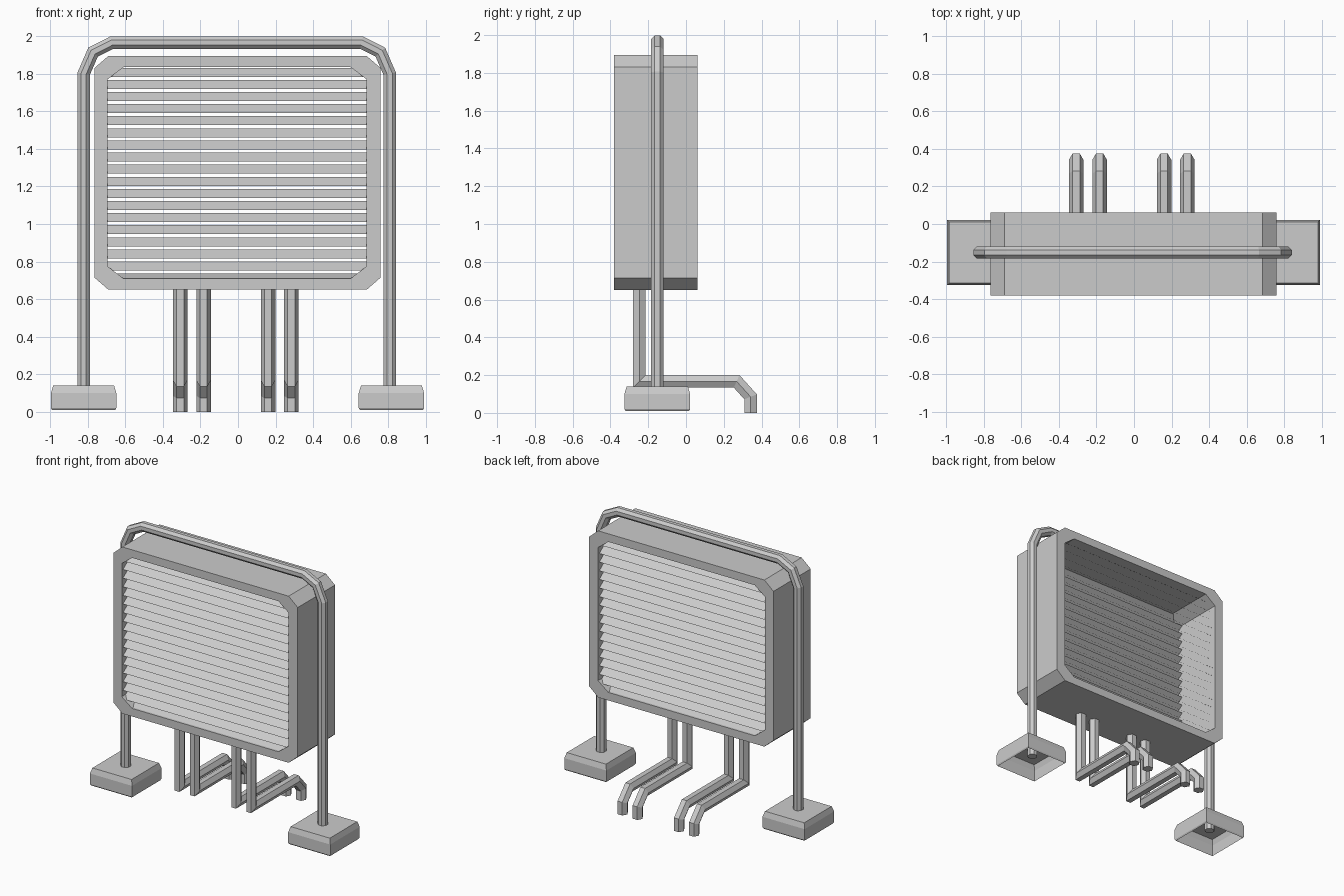
import bpy, bmesh, math
from mathutils import Vector

cube = bpy.data.objects.get("Cube")
if cube:
    bpy.data.objects.remove(cube, do_unlink=True)

grey = bpy.data.materials.new("light_grey")
grey.use_nodes = True
grey.diffuse_color = (0.6, 0.6, 0.6, 1)
grey.node_tree.nodes["Principled BSDF"].inputs["Base Color"].default_value = (0.6, 0.6, 0.6, 1)


def finish(bm, name, recalc=True):
    if recalc:
        bmesh.ops.recalc_face_normals(bm, faces=bm.faces)
    mesh = bpy.data.meshes.new(name)
    bm.to_mesh(mesh)
    bm.free()
    mesh.materials.append(grey)
    obj = bpy.data.objects.new(name, mesh)
    bpy.context.collection.objects.link(obj)
    return obj


def bridge(bm, a, b):
    for i in range(len(a)):
        j = (i + 1) % len(a)
        bm.faces.new((a[i], a[j], b[j], b[i]))


def pipe(name, path, across, sides, radius, turn):
    """Sweep a regular polygon along a flat path with mitred corners."""
    bm = bmesh.new()
    pts = [Vector(p) for p in path]
    across = Vector(across)
    rings = []
    for i, p in enumerate(pts):
        before = (p - pts[i - 1]).normalized() if i else None
        after = (pts[i + 1] - p).normalized() if i < len(pts) - 1 else None
        before, after = before or after, after or before
        tangent = (before + after).normalized()
        side = across.cross(tangent) / tangent.dot(before)
        angles = [turn + k * math.tau / sides for k in range(sides)]
        rings.append([bm.verts.new(p + radius * (across * math.cos(t) + side * math.sin(t)))
                      for t in angles])
    for a, b in zip(rings, rings[1:]):
        bridge(bm, a, b)
    bm.faces.new(rings[0])
    bm.faces.new(rings[-1])
    return finish(bm, name)


# Casing: a deep chamfered ring, open at front and back
FRONT, BACK = -0.38, 0.06


def octagon(bm, y, x0, x1, z0, z1, cx, cz):
    outline = [(x0 + cx, z0), (x1 - cx, z0), (x1, z0 + cz), (x1, z1 - cz),
               (x1 - cx, z1), (x0 + cx, z1), (x0, z1 - cz), (x0, z0 + cz)]
    return [bm.verts.new((x, y, z)) for x, z in outline]


bm = bmesh.new()
outer = (-0.765, 0.76, 0.65, 1.895, 0.075, 0.065)
inner = (-0.695, 0.685, 0.71, 1.835, 0.085, 0.065)
loops = [octagon(bm, FRONT, *outer), octagon(bm, BACK, *outer),
         octagon(bm, BACK, *inner), octagon(bm, FRONT, *inner)]
for k in range(4):
    bridge(bm, loops[k], loops[(k + 1) % 4])
finish(bm, "casing")

# Louvres: thin sloping blades on both open sides
PITCH, HEIGHT, DEPTH, INSET = 0.0645, 0.048, 0.065, 0.015
for name, edge, inward in (("front_louvres", FRONT, 1), ("back_louvres", BACK, -1)):
    bm = bmesh.new()
    for k in range(18):
        top = 1.832 - k * PITCH
        low = max(top - HEIGHT, 0.711)
        y0 = edge + inward * INSET
        y1 = y0 + inward * DEPTH
        quad = [(-0.695, y0, low), (0.685, y0, low), (0.685, y1, top), (-0.695, y1, top)]
        face = bm.faces.new([bm.verts.new(c) for c in quad])
        face.normal_update()
        if face.normal.z < 0:
            face.normal_flip()
    finish(bm, name, recalc=False)

# Support hoop around the casing
MID, HOOP_Y = -0.007, -0.152
half = [(0.815, 0.08), (0.815, 1.8), (0.765, 1.915), (0.665, 1.966)]
hoop = [(MID - x, HOOP_Y, z) for x, z in half]
hoop += [(MID + x, HOOP_Y, z) for x, z in reversed(half)]
pipe("support_hoop", hoop, (0, 1, 0), 8, 0.0355, math.pi / 8)

# Feet: hollow blocks with a chamfered top, open underneath
for name, x in (("right_foot", -0.822), ("left_foot", 0.817)):
    bm = bmesh.new()
    y, w = -0.152, 0.174
    rings = []
    for r, z in ((w - 0.006, 0.01), (w, 0.02), (w, 0.1), (w - 0.012, 0.14)):
        rings.append([bm.verts.new((x + sx * r, y + sy * r, z))
                      for sx, sy in ((-1, -1), (1, -1), (1, 1), (-1, 1))])
    for a, b in zip(rings, rings[1:]):
        bridge(bm, a, b)
    bm.faces.new(rings[-1])
    finish(bm, name, recalc=False)

# Four bent pipes leading down and back from the casing
bend = [(-0.247, 0.66), (-0.247, 0.167), (0.268, 0.167), (0.342, 0.085), (0.342, 0)]
for i, x in enumerate((-0.308, -0.183, 0.16, 0.284)):
    pipe("pipe_%d" % (i + 1), [(x, y, z) for y, z in bend], (1, 0, 0), 6, 0.0385, 0)
